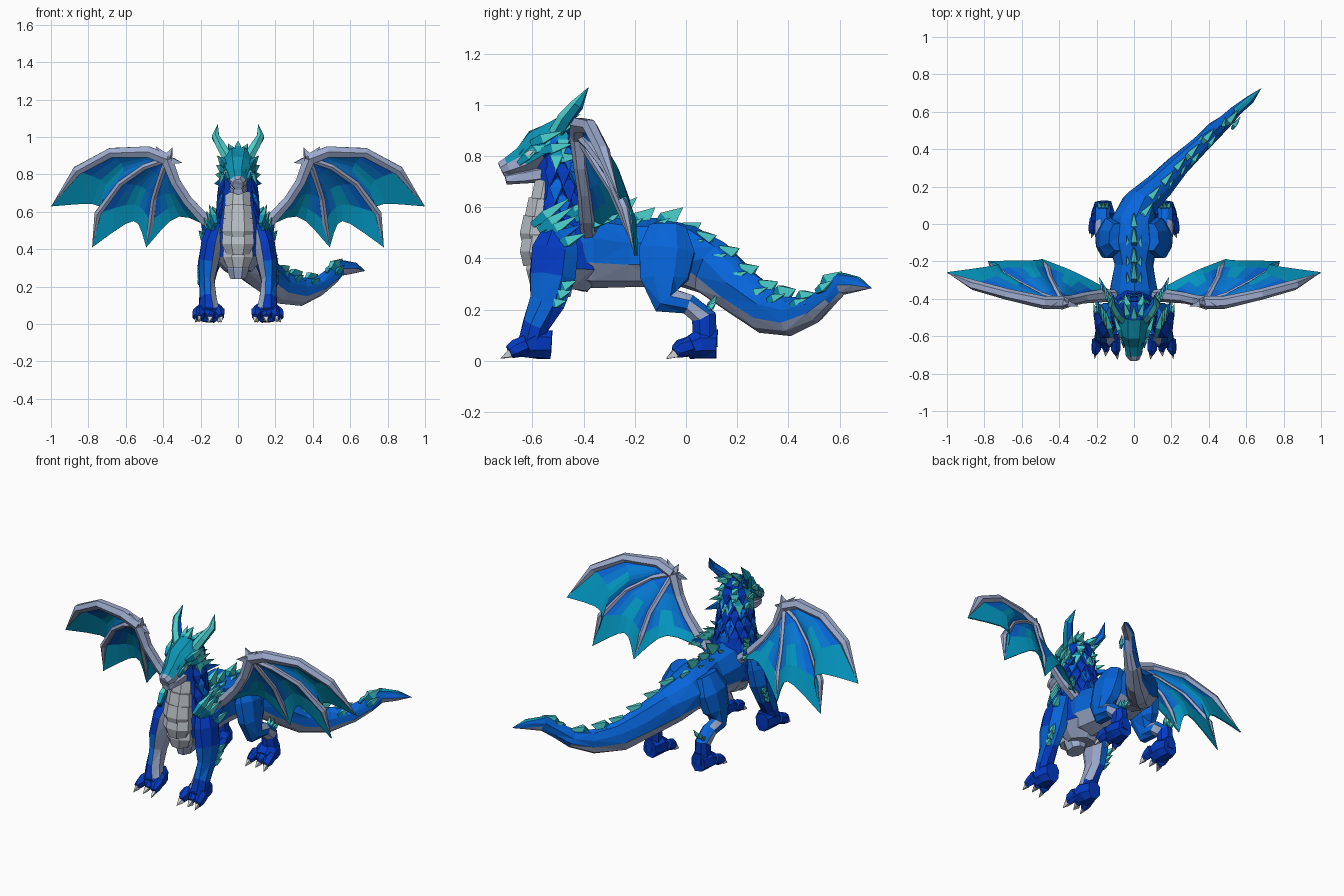
import bpy, bmesh, random
from math import sin, cos, tau, radians
from mathutils import Vector

random.seed(4)
if "Cube" in bpy.data.objects:
    bpy.data.objects.remove(bpy.data.objects["Cube"])

COLOURS = {
    "blue": (0.002, 0.13, 0.70), "deep_blue": (0.001, 0.042, 0.54),
    "wing_blue": (0.002, 0.19, 0.65), "wing_teal": (0.001, 0.33, 0.57),
    "spike_teal": (0.07, 0.62, 0.60), "dark_teal": (0.004, 0.30, 0.46),
    "belly_grey": (0.34, 0.41, 0.62), "chest_grey": (0.48, 0.52, 0.56),
    "claw_white": (0.62, 0.64, 0.66),
}
NAMES = list(COLOURS)
MATS = []
for label, rgb in COLOURS.items():
    m = bpy.data.materials.new(label)
    m.use_nodes = True
    m.diffuse_color = (*rgb, 1)
    bsdf = m.node_tree.nodes["Principled BSDF"]
    bsdf.inputs["Base Color"].default_value = (*rgb, 1)
    bsdf.inputs["Roughness"].default_value = 0.8
    MATS.append(m)


def add_face(bm, verts, paint):
    """One face, coloured by a name or by a rule on normal and centre."""
    verts = list(dict.fromkeys(verts))
    if len(verts) < 3:
        return
    f = bm.faces.new(verts)
    f.normal_update()
    name = paint if isinstance(paint, str) else paint(f.normal, f.calc_center_median())
    f.material_index = NAMES.index(name)


def tube(bm, pts, sides, paint, ref=(0, 0, 1)):
    """Loft through (x, y, z, side radius, up radius) sections."""
    c = [Vector(p[:3]) for p in pts]
    last = len(c) - 1
    rings = []
    for i, p in enumerate(pts):
        t = (c[min(i + 1, last)] - c[max(i - 1, 0)]).normalized()
        side = t.cross(Vector(ref)).normalized()
        up = side.cross(t)
        if p[3] == 0:
            rings.append([bm.verts.new(c[i])] * sides)
            continue
        angles = [tau * (k + 0.5) / sides for k in range(sides)]
        rings.append([bm.verts.new(c[i] + side * p[3] * cos(a) + up * p[4] * sin(a)) for a in angles])
    for a, b in zip(rings, rings[1:]):
        for k in range(sides):
            j = (k + 1) % sides
            add_face(bm, [a[k], b[k], b[j], a[j]], paint)
    add_face(bm, rings[0], paint)
    add_face(bm, rings[-1][::-1], paint)


def spike(bm, base, tip, w, h, paint=None):
    """Flat pointed scale; by default teal with a darker root."""
    base, tip = Vector(base), Vector(tip)
    mid = base.lerp(tip, 0.35)
    reach = (tip - base).length * 0.3
    rule = paint or (lambda n, c: "dark_teal" if (c - base).length < reach else "spike_teal")
    tube(bm, [(*base, w * 0.6, h * 0.6), (*mid, w, h), (*tip, 0, 0)], 4, rule)


def finish(name, bm, mirror=False, jitter=0.0, thick=0.0):
    for v in bm.verts:
        v.co += Vector([random.uniform(-jitter, jitter) for _ in range(3)])
    if jitter:
        bmesh.ops.triangulate(bm, faces=bm.faces[:])
    mesh = bpy.data.meshes.new(name)
    bm.to_mesh(mesh)
    bm.free()
    for m in MATS:
        mesh.materials.append(m)
    ob = bpy.data.objects.new(name, mesh)
    bpy.context.collection.objects.link(ob)
    if thick:
        mod = ob.modifiers.new("Thickness", 'SOLIDIFY')
        mod.thickness = thick
        mod.offset = 0
    if mirror:
        ob.modifiers.new("Mirror", 'MIRROR')


# Torso and tail
def hide(n, c):
    if n.z < -0.4:
        return "belly_grey"
    return "dark_teal" if c.y > 0.6 and n.z > 0.5 else "blue"

bm = bmesh.new()
tube(bm, [(0, -.52, .43, .11, .12), (0, -.36, .43, .135, .145), (0, -.22, .42, .105, .135),
          (0, -.1, .42, .135, .135), (0, 0, .41, .125, .125), (.03, .1, .365, .095, .115),
          (.13, .2, .275, .075, .1), (.23, .31, .2, .062, .092), (.34, .41, .175, .052, .075),
          (.43, .5, .2, .042, .055), (.5, .56, .255, .035, .045), (.55, .61, .305, .03, .045),
          (.62, .67, .3, .022, .028), (.685, .73, .28, 0, 0)], 10, hide)
finish("torso_and_tail", bm, jitter=.005)

# Spines along the back and tail
bm = bmesh.new()
SPINES = [(0, -.31, .53, .12, .11), (0, -.21, .52, .09, .08), (0, -.11, .52, .1, .08),
          (0, -.02, .49, .08, .05), (.03, .03, .46, .09, .03), (.07, .12, .4, .09, .04),
          (.14, .2, .33, .085, .04), (.21, .28, .265, .08, .045), (.28, .35, .245, .08, .035),
          (.37, .44, .225, .07, .04), (.5, .54, .28, .07, .07)]
for x, y, z, run, rise in SPINES:
    lean = run * 0.85 if x else 0
    spike(bm, (x, y, z), (x + lean, y + run, z + rise), .024, .055)
    for s in (-1, 1):
        spike(bm, (x + s * .025, y - .03, z - .01),
              (x + s * .04 + lean * .5, y + run * .5, z + rise * .5), .016, .022)
finish("back_spines", bm)

# Neck and shoulders
bm = bmesh.new()
tube(bm, [(0, -.5, .88, .08, .075), (0, -.49, .7, .095, .09), (0, -.48, .58, .115, .11),
          (0, -.46, .45, .15, .14), (0, -.45, .36, .15, .14), (0, -.46, .28, .08, .07)], 10,
     lambda n, c: "belly_grey" if n.z < -.5 else "deep_blue", (1, 0, 0))
finish("neck", bm, jitter=.006)

# Overlapping scales on the neck sides and nape, teal behind the head
bm = bmesh.new()
for row in range(7):
    z = .52 + row * .062
    r = .118 - row * .007
    for k in range(5):
        a = radians(-25 + k * 28 + (row % 2) * 12)
        out = Vector((cos(a), sin(a), 0))
        base = Vector((0, -.485, z)) + out * r * .88
        colour = "blue" if (k + row) % 3 == 0 else "deep_blue"
        if row > 4 and (k + row) % 2:
            colour = None
        spike(bm, base, base + out * .034 - Vector((0, 0, .09)), .036, .018, colour)
finish("neck_scales", bm, mirror=True)

# Chest plates
bm = bmesh.new()
PLATES = [(.71, -.582, .062), (.64, -.61, .075), (.57, -.635, .084), (.5, -.655, .092),
          (.43, -.655, .094), (.36, -.63, .088), (.3, -.58, .065)]
for z, y, w in PLATES:
    tube(bm, [(0, y + .08, z + .06, .065, w * .93), (0, y + .07, z - .005, .07, w),
              (0, y + .075, z - .055, .06, w * .7)], 8,
         "chest_grey" if z > .35 else "belly_grey", (1, 0, 0))
finish("chest_plates", bm)

# Head
def face_paint(n, c):
    if c.y < -.575 and c.z < .79:
        return "belly_grey"
    return "dark_teal" if c.y < -.53 else "deep_blue"

bm = bmesh.new()
tube(bm, [(0, -.42, .85, .06, .06), (0, -.5, .86, .088, .09), (0, -.575, .83, .08, .08),
          (0, -.635, .785, .056, .055), (0, -.695, .758, .045, .041), (0, -.722, .745, .03, .034)],
     8, face_paint)
tube(bm, [(0, -.54, .735, .058, .035), (0, -.64, .72, .046, .03), (0, -.705, .712, .028, .022)],
     6, "belly_grey")
finish("head", bm, jitter=.003)

# Eyes, set as thin plates under the brow
bm = bmesh.new()
spike(bm, (.068, -.625, .805), (.08, -.59, .825), .004, .012, "claw_white")
finish("eyes", bm, mirror=True)

# Horns
bm = bmesh.new()
tube(bm, [(.05, -.51, .88, .032, .034), (.09, -.47, .95, .028, .032),
          (.12, -.425, 1.0, .022, .026), (.108, -.38, 1.07, 0, 0)], 6,
     lambda n, c: "spike_teal" if n.y < -.2 else "dark_teal" if n.x > .4 else "blue", (0, 1, 0))
finish("horns", bm, mirror=True)

# Crest and cheek tufts
bm = bmesh.new()
for i in range(5):
    y, z = -.675 + i * .036, .785 + i * .032
    spike(bm, (0, y, z), (0, y + .1, z + .115 - i * .012), .024, .024)
    spike(bm, (.028, y + .015, z), (.038 + i * .004, y + .12, z + .1 - i * .012), .022, .02)
    spike(bm, (.05, y + .02, z - .015), (.07 + i * .008, y + .12, z + .07 - i * .012), .02, .022)
for i in range(4):
    spike(bm, (.068, -.605 + i * .04, .85 - i * .03), (.112 + i * .005, -.475 + i * .04, .9 - i * .05),
          .018, .026, "blue" if i == 3 else None)
for i in range(3):
    spike(bm, (.03, -.46, .92 - i * .04), (.05, -.37, .94 - i * .055), .028, .022)
finish("crest_tufts", bm, mirror=True)

# Legs: blue outside, grey inside in front, darker at the paw and shoulder
def front_paint(n, c):
    if n.x < -.6 and c.z > .09:
        return "belly_grey"
    return "deep_blue" if c.z < .17 or (c.z > .36 and n.y < .1) else "blue"

def hind_paint(n, c):
    if -.02 < c.y < .06 and .16 < c.z < .26:
        return "belly_grey"
    return "deep_blue" if c.z < .13 else "blue"

def paw(bm, x, y):
    tube(bm, [(x, y + .18, .065, .045, .06), (x, y + .12, .068, .066, .064),
              (x, y + .06, .046, .07, .04)], 8, "deep_blue")
    for dx in (-.052, 0, .052):
        px, py = x + dx, y - abs(dx) * .3 + .02
        tube(bm, [(px, py + .08, .066, .026, .034), (px, py + .035, .048, .027, .034),
                  (px + dx * .1, py + .01, .034, .016, .024)], 6, "deep_blue")
        spike(bm, (px, py + .03, .038), (px + dx * .2, py - .025, .008), .016, .02, "claw_white")

bm = bmesh.new()
tube(bm, [(.11, -.49, .53, .06, .045), (.14, -.51, .43, .1, .06), (.157, -.52, .33, .095, .058),
          (.167, -.54, .23, .075, .045), (.16, -.585, .14, .055, .046),
          (.15, -.61, .05, .055, .058)], 8, front_paint, (1, 0, 0))
paw(bm, .15, -.705)
finish("front_legs", bm, mirror=True, jitter=.004)

bm = bmesh.new()
tube(bm, [(.09, -.07, .52, .08, .05), (.125, -.075, .43, .115, .065), (.148, -.085, .32, .1, .055),
          (.165, -.075, .235, .065, .046), (.165, .01, .22, .045, .042),
          (.167, .07, .17, .052, .044), (.167, .075, .05, .05, .05)], 8, hind_paint, (1, 0, 0))
paw(bm, .165, -.06)
finish("hind_legs", bm, mirror=True, jitter=.004)

# Shoulder, elbow and heel tufts
bm = bmesh.new()
for i in range(5):
    spike(bm, (.12 + i * .012, -.6 + i * .025, .53 - i * .02),
          (.155 + i * .014, -.45 + i * .015, .64 - i * .035), .022, .028,
          "blue" if i == 3 else None)
    spike(bm, (.1 + i * .012, -.47 + i * .02, .57 - i * .01),
          (.14 + i * .012, -.36 + i * .02, .63 - i * .02), .022, .022,
          "blue" if i == 3 else None)
for i in range(3):
    spike(bm, (.19, -.5 - i * .015, .28 - i * .03), (.218, -.425 - i * .02, .315 - i * .04), .02, .026)
    spike(bm, (.15 + i * .015, .085, .2), (.135 + i * .03, .12, .26 - i * .015), .014, .016)
finish("leg_tufts", bm, mirror=True)

# Wings: finger bones spread from the wrist
WRIST = (.38, -.42, .88)
LEAD = [WRIST, (.48, -.42, .92), (.68, -.375, .915), (.86, -.325, .82), (.998, -.26, .63)]
MIDDLE = [WRIST, (.5, -.38, .84), (.63, -.31, .75), (.75, -.24, .59), (.78, -.2, .41)]
INNER = [WRIST, (.415, -.36, .78), (.45, -.29, .67), (.465, -.235, .55), (.49, -.19, .41)]
ARM = [WRIST, (.335, -.41, .76), (.27, -.395, .66), (.18, -.385, .56), (.08, -.38, .48)]

bm = bmesh.new()
for line, radii in ((LEAD, (.036, .034, .03, .028, 0)), (MIDDLE, (.018, .018, .018, .02, 0)),
                    (INNER, (.018, .018, .017, .019, 0)), (ARM, (.036, .03, .03, .034, .03))):
    tube(bm, [(*p, r, r) for p, r in zip(line, radii)], 6, "belly_grey", (0, 1, 0))
for tip in ((.295, -.44, .86), (.35, -.43, .945), (.44, -.44, .95)):
    spike(bm, WRIST, tip, .022, .022, "belly_grey")
finish("wing_bones", bm, mirror=True)

# Wing membranes: scalloped sheets between neighbouring bones, teal to the rim
bm = bmesh.new()
COLS = 6
root = Vector(WRIST)
for first, second in ((LEAD, MIDDLE), (MIDDLE, INNER), (INNER, ARM)):
    grid = []
    for u, (a, b) in enumerate(zip(first, second)):
        row = []
        for k in range(COLS + 1):
            v = k / COLS
            bow = 4 * v * (1 - v)
            p = Vector(a).lerp(Vector(b), v)
            p = root + (p - root) * (1 - .3 * bow * u / 4)
            p.y += .065 * bow * u / 4
            row.append(bm.verts.new(p))
        grid.append(row)
    for u in range(4):
        for k in range(COLS):
            middle = 0 < k < COLS - 1
            teal = u == 3 or (u == 2 and k in (2, 3))
            colour = "wing_teal" if teal else "wing_blue" if u and middle else "blue"
            add_face(bm, [grid[u][k], grid[u + 1][k], grid[u + 1][k + 1], grid[u][k + 1]], colour)
bmesh.ops.remove_doubles(bm, verts=bm.verts[:], dist=.0005)
finish("wing_membranes", bm, mirror=True, thick=.006)
